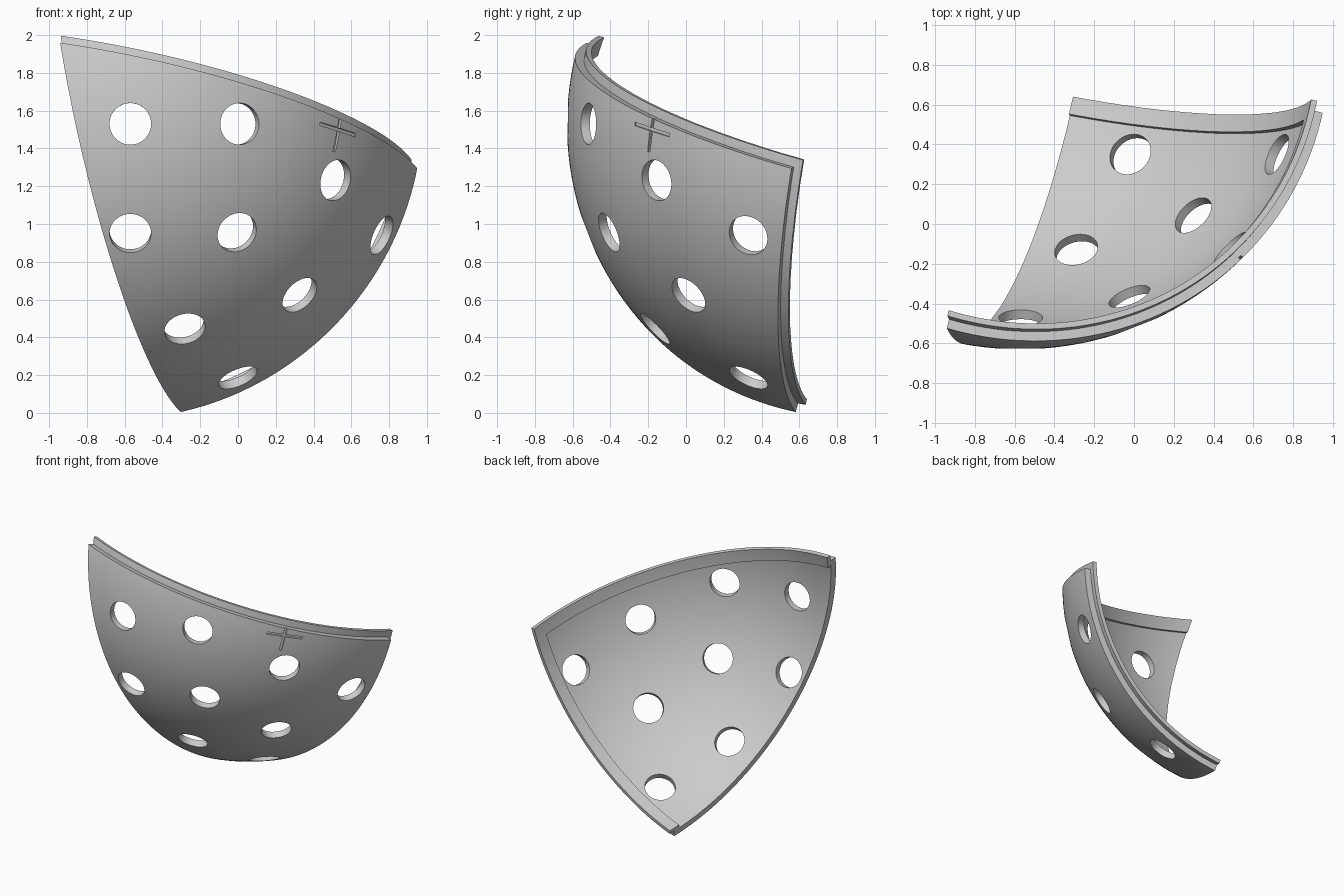
import bpy, bmesh
from mathutils import Vector, Matrix

old = bpy.data.objects.get("Cube")
if old:
    bpy.data.objects.remove(old)

CENTRE = Vector((-0.572, 0.96, 1.525))
RADIUS, WALL = 1.59, 0.05
LIP_RADIUS, LIP_WALL = 1.542, 0.03

# Corner directions of the spherical triangle and its outward edge planes
top = Vector((-0.37, -1.486, 0.435))
side = Vector((1.515, -0.40, -0.23))
foot = Vector((0.27, -0.38, -1.525))
upper_edge = top.cross(side).normalized()
back_edge = side.cross(foot).normalized()
open_edge = foot.cross(top).normalized()

grey = bpy.data.materials.new("warm_free_grey")
grey.name = "plain_grey"
grey.use_nodes = True
colour = (0.6, 0.6, 0.6, 1)
grey.diffuse_color = colour
grey.node_tree.nodes["Principled BSDF"].inputs["Base Color"].default_value = colour


def cut(bm, normal, offset, clear):
    bmesh.ops.bisect_plane(bm, geom=bm.verts[:] + bm.edges[:] + bm.faces[:],
                           plane_co=normal * offset, plane_no=normal, clear_outer=clear)


def sphere_patch(radius, upper, back):
    bm = bmesh.new()
    bmesh.ops.create_icosphere(bm, subdivisions=6, radius=radius)
    for normal, offset in ((upper_edge, upper), (back_edge, back), (open_edge, 0)):
        cut(bm, normal, offset, True)
    return bm


def make_object(name, bm):
    mesh = bpy.data.meshes.new(name)
    bm.to_mesh(mesh)
    bm.free()
    mesh.materials.append(grey)
    obj = bpy.data.objects.new(name, mesh)
    obj.location = CENTRE
    bpy.context.collection.objects.link(obj)
    return obj


def thicken(obj, thickness):
    mod = obj.modifiers.new("wall", "SOLIDIFY")
    mod.thickness = thickness
    mod.offset = -1


def finish(obj):
    bpy.ops.object.select_all(action="DESELECT")
    obj.select_set(True)
    bpy.context.view_layer.objects.active = obj
    for mod in list(obj.modifiers):
        bpy.ops.object.modifier_apply(modifier=mod.name)
    bpy.ops.object.shade_smooth_by_angle(angle=0.5)


def frame(direction, across):
    # Radial z axis, x axis along the given tangent
    z = direction.normalized()
    x = (across - z * across.dot(z)).normalized()
    return Matrix((x, z.cross(x), z)).transposed().to_4x4()


# Curved shell
shell = make_object("curved_shell", sphere_patch(RADIUS, 0, 0))
thicken(shell, WALL)

# Round holes, each drilled towards the sphere centre
holes = [(-0.57, -0.63, 1.53), (0.01, -0.52, 1.53), (0.52, -0.16, 1.23),
         (-0.57, -0.52, 0.95), (0.0, -0.42, 0.95), (0.76, 0.33, 0.94),
         (0.33, 0.01, 0.62), (-0.28, -0.17, 0.44), (0.0, 0.33, 0.185)]
drills = bmesh.new()
for hole in holes:
    direction = Vector(hole) - CENTRE
    place = frame(direction, Vector((0.1, 0.2, 1))) @ Matrix.Translation((0, 0, RADIUS))
    bmesh.ops.create_cone(drills, cap_ends=True, segments=64, radius1=0.11,
                          radius2=0.11, depth=0.4, matrix=place)

# Shallow cross groove near the upper edge
mark = frame(Vector((1.105, -1.143, -0.025)), Vector((0.18, 0.19, -0.06)))
grooves = bmesh.new()
for length, width, shift in ((0.27, 0.018, 0), (0.018, 0.2, -0.02)):
    size = Matrix.Diagonal((length, width, 0.06, 1))
    bmesh.ops.create_cube(grooves, size=1,
                          matrix=mark @ Matrix.Translation((0, shift, RADIUS + 0.015)) @ size)

for name, bm in (("hole_cutter", drills), ("cross_cutter", grooves)):
    cutter = make_object(name, bm)
    cutter.hide_render = True
    mod = shell.modifiers.new(name, "BOOLEAN")
    mod.operation = "DIFFERENCE"
    mod.solver = "EXACT"
    mod.use_self = True
    mod.object = cutter
bpy.context.view_layer.update()
finish(shell)
for name in ("hole_cutter", "cross_cutter"):
    bpy.data.objects.remove(bpy.data.objects[name])

# Joining lip under the upper and back edges
bm = sphere_patch(LIP_RADIUS, 0.05, 0.043)
for normal in (upper_edge, back_edge):
    cut(bm, normal, -0.05, False)
inside = [f for f in bm.faces
          if all(f.calc_center_median().dot(n) < -0.05 for n in (upper_edge, back_edge))]
bmesh.ops.delete(bm, geom=inside, context="FACES")
lip = make_object("joining_lip", bm)
thicken(lip, LIP_WALL)
finish(lip)
